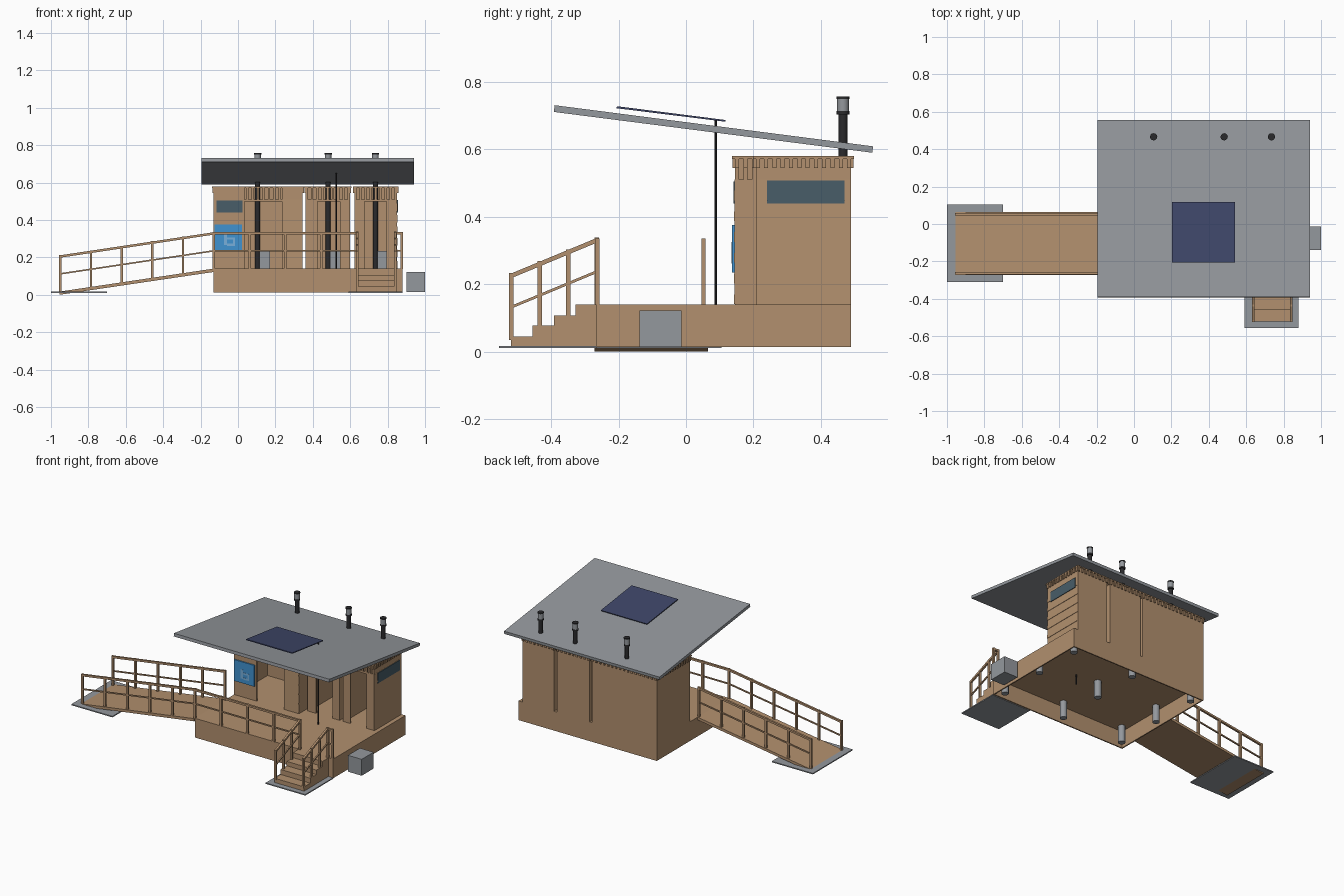
import bpy, bmesh, math
from mathutils import Vector, Matrix

if "Cube" in bpy.data.objects:
    bpy.data.objects.remove(bpy.data.objects["Cube"])


def material(name, rgb):
    m = bpy.data.materials.new(name)
    m.diffuse_color = [(c / 255 / 12.92 if c < 11 else ((c / 255 + 0.055) / 1.055) ** 2.4)
                       for c in rgb] + [1]
    m.use_nodes = True
    m.node_tree.nodes["Principled BSDF"].inputs["Base Color"].default_value = m.diffuse_color
    return m


WOOD = material("tan_wood", (178, 144, 110))
GREY = material("grey_metal", (148, 152, 157))
BLACK = material("black_pipe", (42, 42, 44))
NAVY = material("navy_panel", (62, 70, 104))
GLASS = material("dark_glass", (72, 93, 104))
BLUE = material("sign_blue", (64, 146, 208))
PALE = material("sign_pale_blue", (120, 175, 218))


def finish(name, bm, mat):
    bmesh.ops.recalc_face_normals(bm, faces=bm.faces)
    me = bpy.data.meshes.new(name)
    bm.to_mesh(me)
    bm.free()
    me.materials.append(mat)
    ob = bpy.data.objects.new(name, me)
    bpy.context.collection.objects.link(ob)
    return ob


def boxes(name, mat, items):
    """One object from boxes given as x0, x1, y0, y1, z0, z1."""
    bm = bmesh.new()
    for x0, x1, y0, y1, z0, z1 in items:
        mtx = Matrix.Translation(((x0 + x1) / 2, (y0 + y1) / 2, (z0 + z1) / 2)) \
            @ Matrix.Diagonal((x1 - x0, y1 - y0, z1 - z0, 1))
        bmesh.ops.create_cube(bm, size=1, matrix=mtx)
    return finish(name, bm, mat)


def prism(name, mat, profile, axis, a, b):
    """Extrude a profile along x (points are y, z) or y (points are x, z)."""
    bm = bmesh.new()
    put = (lambda p: (a, p[0], p[1])) if axis == 'x' else (lambda p: (p[0], a, p[1]))
    face = bm.faces.new([bm.verts.new(put(p)) for p in profile])
    new = bmesh.ops.extrude_face_region(bm, geom=[face])['geom']
    step = Vector((b - a, 0, 0)) if axis == 'x' else Vector((0, b - a, 0))
    bmesh.ops.translate(bm, vec=step, verts=[v for v in new if isinstance(v, bmesh.types.BMVert)])
    return finish(name, bm, mat)


def beams(name, mat, items):
    """Square bars between two points, given as start, end, width."""
    bm = bmesh.new()
    for p, q, w in items:
        p, q = Vector(p), Vector(q)
        d = q - p
        mtx = Matrix.Translation((p + q) / 2) @ d.to_track_quat('Z', 'Y').to_matrix().to_4x4() \
            @ Matrix.Diagonal((w, w, d.length, 1))
        bmesh.ops.create_cube(bm, size=1, matrix=mtx)
    return finish(name, bm, mat)


def cylinder(name, mat, x, y, z0, z1, r, n=12):
    bm = bmesh.new()
    bmesh.ops.create_cone(bm, cap_ends=True, segments=n, radius1=r, radius2=r, depth=z1 - z0,
                          matrix=Matrix.Translation((x, y, (z0 + z1) / 2)))
    ob = finish(name, bm, mat)
    for p in ob.data.polygons:
        p.use_smooth = abs(p.normal.z) < 0.5
    ob.data.set_sharp_from_angle(angle=math.radians(40))
    return ob


def railing(name, start, end, count, skip_first=False):
    """Posts on the line start-end with a top and a middle rail."""
    a, b = Vector(start), Vector(end)
    up = lambda h: Vector((0, 0, h))
    bars = []
    for i in range(count):
        p = a.lerp(b, i / (count - 1))
        bars.append((p, p + up(0.198), 0.013))
    bars += [(a + up(0.19), b + up(0.19), 0.013), (a + up(0.097), b + up(0.097), 0.008)]
    beams(name, WOOD, bars)


# Hollow deck with skirt, on nine piers
DX0, DX1, DY0, DY1 = -0.13, 0.88, -0.265, 0.49
boxes("deck", WOOD, [
    (DX0, DX1, DY0, DY1, 0.125, 0.14),
    (DX0, DX1, DY0, DY0 + 0.008, 0.013, 0.125), (DX0, DX1, DY1 - 0.008, DY1, 0.013, 0.125),
    (DX0, DX0 + 0.008, DY0, DY1, 0.013, 0.125), (DX1 - 0.008, DX1, DY0, DY1, 0.013, 0.125)])
for x in (-0.08, 0.375, 0.83):
    for y in (-0.21, 0.11, 0.43):
        cylinder("pier", GREY, x, y, 0.013, 0.126, 0.022)

# Ground pads and utility box
boxes("ground_pads", GREY, [(-1, -0.70, -0.31, 0.105, 0.01, 0.017),
                            (0.59, 0.88, -0.555, -0.266, 0.01, 0.017)])
boxes("utility_box", GREY, [(0.90, 1.0, -0.138, -0.013, 0.014, 0.122)])

# Ramp and its railings
prism("ramp", WOOD, [(-0.955, 0), (-0.13, 0.122), (-0.13, 0.14), (-0.955, 0.017)], 'y', -0.272, 0.065)
for y in (-0.263, 0.052):
    railing("ramp_railing", (-0.95, y, 0.015), (-0.13, y, 0.138), 6)

# Stairs and their railings
steps = [(-0.265, 0.014), (-0.52, 0.014)]
for i, z in enumerate((0.045, 0.078, 0.107, 0.14)):
    steps += [(-0.52 + i * 0.064, z), (-0.52 + (i + 1) * 0.064, z)]
steps[-1] = (-0.265, 0.14)
prism("stairs", WOOD, steps, 'x', 0.63, 0.847)
for x in (0.637, 0.840):
    railing("stair_railing", (x, -0.518, 0.035), (x, -0.265, 0.14), 4)

# Deck railings
railing("deck_railing", (-0.13, -0.263, 0.138), (0.637, -0.263, 0.138), 5)
railing("corner_railing", (0.84, -0.263, 0.138), (0.875, -0.263, 0.138), 2)

# Three cabins: x range, front y, door x range, pipe x
cabins = [(-0.13, 0.345, 0.145, 0.035, 0.235, 0.105),
          (0.362, 0.598, 0.207, 0.425, 0.545, 0.482),
          (0.622, 0.850, 0.207, 0.675, 0.795, 0.735)]
T, TOP, HEAD, BACK = 0.010, 0.572, 0.51, 0.49
for i, (x0, x1, y0, d0, d1, px) in enumerate(cabins):
    side0 = 0.207
    boxes("cabin_walls", WOOD, [
        (x0, x1, BACK - T, BACK, 0.14, TOP),
        (x0, x0 + T, y0, BACK, 0.14, TOP),
        (x1 - T, x1, side0, BACK, 0.14, TOP),
        (x1 - T, x1, y0, side0 + 0.001, 0.14, HEAD),
        (x0 + T, d0, y0, y0 + T, 0.14, TOP if i == 0 else HEAD),
        (d1, x1 - T, y0, y0 + T, 0.14, TOP if i == 0 else HEAD),
        (d0, d1, y0, y0 + T, HEAD - 0.012, HEAD)])
    # Flat cap frame around the top
    e = 0.008
    boxes("cabin_cap", WOOD, [
        (x0 - e, x1 + e, y0 - e, y0 + 0.015, TOP, 0.58),
        (x0 - e, x1 + e, BACK - 0.015, BACK + e, TOP, 0.58),
        (x0 - e, x0 + 0.015, y0 + 0.015, BACK - 0.015, TOP, 0.58),
        (x1 - 0.015, x1 + e, y0 + 0.015, BACK - 0.015, TOP, 0.58)])
    # Small brackets below the cap, and open bars above the head beam
    parts = []
    n = round((x1 - x0) / 0.03)
    for k in range(n + 1):
        x = x0 + 0.006 + (x1 - x0 - 0.012) * k / n
        parts += [(x - 0.006, x + 0.006, y0 - 0.007, y0, 0.545, TOP),
                  (x - 0.006, x + 0.006, BACK, BACK + 0.007, 0.545, TOP)]
        if i or d0 < x < d1:
            parts.append((x - 0.006, x + 0.006, y0, y0 + T, HEAD, TOP))
    n = round((BACK - y0) / 0.026)
    for k in range(n + 1):
        y = y0 + 0.006 + (BACK - y0 - 0.012) * k / n
        parts += [(x0 - 0.007, x0, y - 0.006, y + 0.006, 0.545, TOP),
                  (x1, x1 + 0.007, y - 0.006, y + 0.006, 0.545, TOP)]
        if y < side0:
            parts.append((x1 - T, x1, y - 0.006, y + 0.006, HEAD, TOP))
    boxes("cabin_brackets", WOOD, parts)
    # Toilet and vent pipe with its cowl
    boxes("toilet", GREY, [(px + 0.01, px + 0.065, 0.37, 0.455, 0.14, 0.235)])
    cylinder("vent_pipe", BLACK, px, 0.466, 0.14, 0.715, 0.0135)
    cylinder("vent_cowl_base", BLACK, px, 0.466, 0.704, 0.714, 0.019)
    cylinder("vent_cowl", GREY, px, 0.466, 0.714, 0.75, 0.0175)
    cylinder("vent_cowl_top", BLACK, px, 0.466, 0.75, 0.757, 0.0195)

# Overlapping siding boards on the right wall and beside the first door
for k in range(6):
    z0, z1 = 0.141 + k * 0.0615, 0.141 + (k + 1) * 0.0615
    prism("side_siding", WOOD, [(0.849, z0), (0.853, z0), (0.8505, z1), (0.849, z1)], 'y', 0.208, 0.489)
    prism("front_siding", WOOD, [(0.146, z0), (0.142, z0), (0.1445, z1), (0.146, z1)], 'x', 0.235, 0.344)

# Windows and sign plates
boxes("windows", GLASS, [(-0.115, 0.025, 0.141, 0.146, 0.44, 0.505),
                         (0.848, 0.855, 0.24, 0.47, 0.44, 0.507)])
boxes("sign", BLUE, [(-0.125, 0.022, 0.137, 0.1455, 0.235, 0.375)])
boxes("sign_marks", PALE, [(-0.075, -0.06, 0.1355, 0.138, 0.265, 0.325),
                           (-0.06, -0.015, 0.1355, 0.138, 0.295, 0.307),
                           (-0.06, -0.015, 0.1355, 0.138, 0.262, 0.274),
                           (-0.027, -0.015, 0.1355, 0.138, 0.274, 0.295)])

# Sloping roof, solar panel and its pole
prism("roof", GREY, [(-0.392, 0.711), (0.553, 0.59), (0.555, 0.609), (-0.39, 0.731)], 'x', -0.195, 0.94)
prism("solar_panel", NAVY, [(-0.206, 0.722), (0.117, 0.682), (0.118, 0.687), (-0.205, 0.728)],
      'x', 0.202, 0.54)
cylinder("solar_pole", BLACK, 0.525, 0.088, 0.06, 0.686, 0.004, 8)
